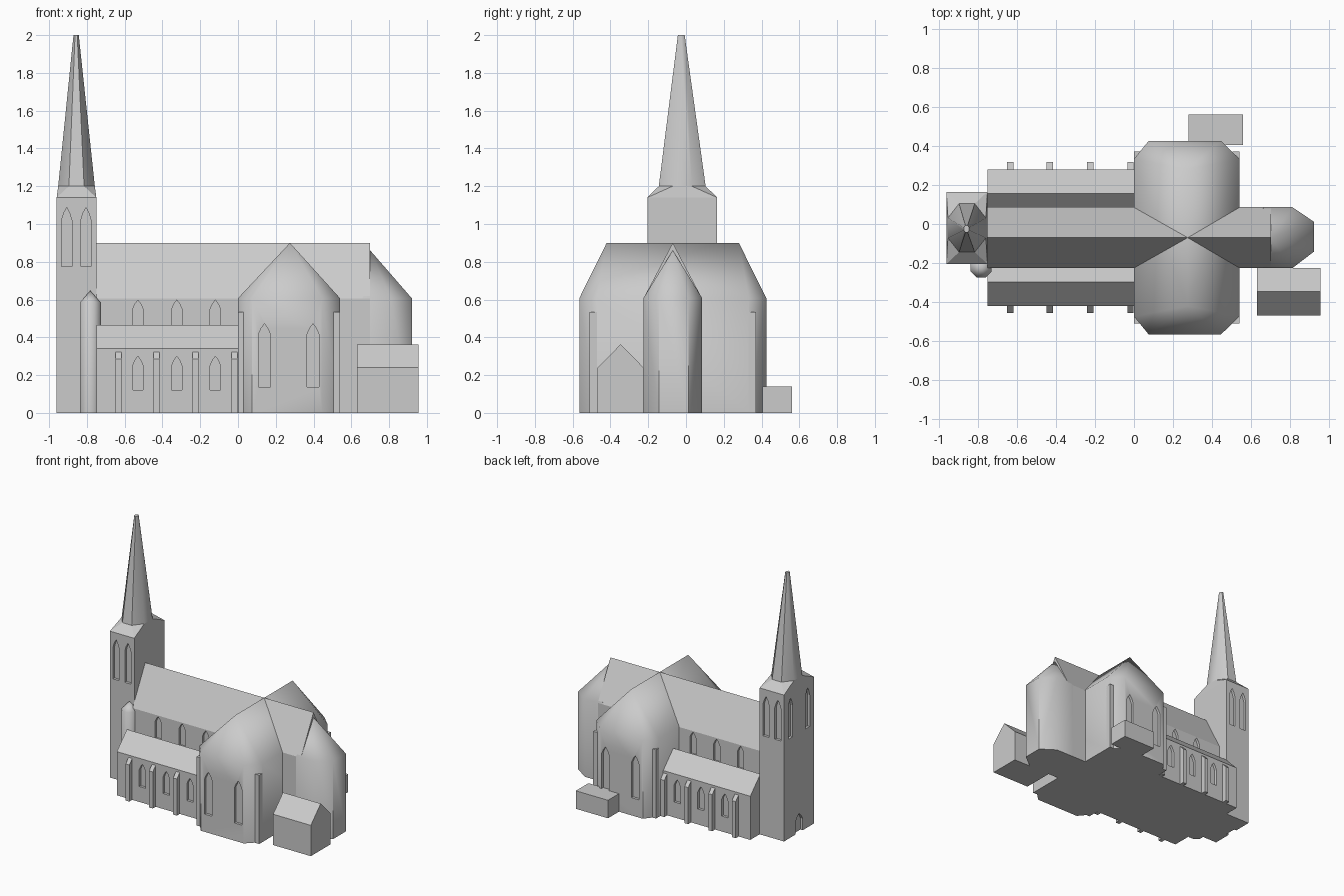
import bpy, bmesh, math

if "Cube" in bpy.data.objects:
    bpy.data.objects.remove(bpy.data.objects["Cube"])

stone = bpy.data.materials.new("light grey stone")
stone.diffuse_color = (0.6, 0.6, 0.6, 1)
stone.use_nodes = True
stone.node_tree.nodes["Principled BSDF"].inputs["Base Color"].default_value = stone.diffuse_color
MID = -0.07  # y of the church's long axis


def make(name, groups, smooth=None):
    """One object made of convex solids, one per point group."""
    bm = bmesh.new()
    for pts in groups:
        bmesh.ops.convex_hull(bm, input=[bm.verts.new(p) for p in pts])
    bmesh.ops.dissolve_limit(bm, angle_limit=0.01, verts=bm.verts[:], edges=bm.edges[:])
    bmesh.ops.recalc_face_normals(bm, faces=bm.faces[:])
    me = bpy.data.meshes.new(name)
    bm.to_mesh(me)
    bm.free()
    me.materials.append(stone)
    ob = bpy.data.objects.new(name, me)
    bpy.context.collection.objects.link(ob)
    if smooth:
        ob["smooth"] = smooth
        soften(ob)
    return ob


def soften(ob):
    ob.data.shade_smooth()
    ob.data.set_sharp_from_angle(angle=math.radians(ob["smooth"]))


def box(x0, x1, y0, y1, z0, z1):
    return [(x, y, z) for x in (x0, x1) for y in (y0, y1) for z in (z0, z1)]


def along_x(x0, x1, profile):
    """Extrude a (y, z) profile along x."""
    return [(x, y, z) for x in (x0, x1) for y, z in profile]


def ring(cx, cy, rx, ry, z, n=8):
    k = 1 / math.cos(math.pi / n)
    return [(cx + rx * k * math.cos((i + .5) * 2 * math.pi / n),
             cy + ry * k * math.sin((i + .5) * 2 * math.pi / n), z) for i in range(n)]


def lancet(axis, c, wall, w, z0, zs, za, d=0.02):
    """Pointed-arch cutter centred at c on a wall plane facing along the axis."""
    prof = [(-w, z0), (w, z0), (w, zs), (-w, zs), (0, za)]
    zm = zs + (za - zs) * 0.58
    prof += [(-w * .55, zm), (w * .55, zm)]
    out = []
    for off in (-d, d):
        for u, z in prof:
            out.append((c + u, wall + off, z) if axis == "y" else (wall + off, c + u, z))
    return out


def cut(ob, windows):
    """Recess the windows into the object."""
    cutter = make("window_cutter", windows)
    cutter.hide_render = True
    m = ob.modifiers.new("windows", "BOOLEAN")
    m.operation, m.solver, m.object = "DIFFERENCE", "EXACT", cutter
    dg = bpy.context.evaluated_depsgraph_get()
    me = bpy.data.meshes.new_from_object(ob.evaluated_get(dg))
    ob.modifiers.clear()
    ob.data = me
    bpy.data.objects.remove(cutter)
    if "smooth" in ob:
        soften(ob)


# Tower with belfry windows and west door
tower = make("tower", [box(-0.96, -0.75, -0.205, 0.165, 0, 1.14)])
belfry = [lancet("y", x, y, 0.027, 0.775, 1.02, 1.087)
          for x in (-0.907, -0.805) for y in (-0.205, 0.165)]
belfry += [lancet("x", y, -0.96, 0.027, 0.775, 1.02, 1.087) for y in (-0.125, 0.085)]
belfry.append(lancet("x", -0.02, -0.96, 0.045, -0.02, 0.09, 0.15))
cut(tower, belfry)

# Broached skirt and octagonal spire
rect = [(x, y, 1.14) for x in (-0.96, -0.75) for y in (-0.205, 0.165)]
make("spire_skirt", [rect + ring(-0.855, -0.02, 0.097, 0.124, 1.2)])
make("spire", [ring(-0.855, -0.02, 0.097, 0.124, 1.2)
               + ring(-0.857, -0.025, 0.014, 0.018, 2.0)], 45)

# Stair turret
make("stair_turret", [ring(-0.782, -0.22, 0.054, 0.054, 0)
                      + ring(-0.782, -0.22, 0.054, 0.054, 0.585)
                      + [(-0.782, -0.22, 0.647)]], 46)

# Nave with clerestory windows
BAYS = (-0.53, -0.324, -0.12)
N, S = 0.086, -0.226
nave = make("nave", [along_x(-0.75, 0.70, [(S, 0), (N, 0), (S, 0.605), (N, 0.605), (MID, 0.9)])])
cut(nave, [lancet("y", x, y, 0.027, 0.42, 0.55, 0.597) for x in BAYS for y in (S, N)])

# Side aisles with gabled roofs, windows and buttresses
for side, s in (("north", 1), ("south", -1)):
    def Y(v):
        return MID + s * v
    aisle = make(side + "_aisle", [along_x(-0.75, 0.01, [
        (Y(0.15), 0), (Y(0.35), 0), (Y(0.35), 0.34), (Y(0.226), 0.466), (Y(0.15), 0.39)])])
    cut(aisle, [lancet("y", x, Y(0.35), 0.027, 0.12, 0.25, 0.30) for x in BAYS])
    make(side + "_aisle_buttresses", [along_x(x - 0.016, x + 0.016, [
        (Y(0.34), 0), (Y(0.386), 0), (Y(0.386), 0.285), (Y(0.35), 0.322), (Y(0.34), 0.322)])
        for x in (-0.633, -0.431, -0.224, -0.018)])
    # Corner buttresses of the transept
    make(side + "_transept_buttresses", [
        box(x, x + 0.035, *sorted((Y(0.40), Y(0.44))), 0, 0.535) for x in (0.0, 0.505)])

# Transept with polygonal ends and hipped roof
plan = [(x, MID + s * v) for s in (1, -1)
        for x, v in ((0, 0.403), (0.075, 0.495), (0.445, 0.495), (0.54, 0.403))]
transept = make("transept", [[(x, y, z) for x, y in plan for z in (0, 0.607)]
                             + [(0.275, MID + s * 0.35, 0.9) for s in (1, -1)]], 45)
cut(transept, [lancet("y", x, MID + s * 0.495, 0.032, 0.138, 0.414, 0.472)
               for x in (0.14, 0.397) for s in (1, -1)])

# Polygonal apse with half-cone roof
apse = [(0.66, N), (0.81, N), (0.92, 0.012), (0.92, -0.142), (0.81, S), (0.66, S)]
make("apse", [[(x, y, z) for x, y in apse for z in (0, 0.607)] + [(0.70, MID, 0.86)]], 45)

# Sacristy house and low flat annex
make("sacristy", [along_x(0.63, 0.955, [(-0.468, 0), (-0.225, 0), (-0.468, 0.24),
                                        (-0.225, 0.24), (-0.346, 0.363)])])
make("annex", [box(0.28, 0.557, 0.405, 0.56, 0, 0.14)])
